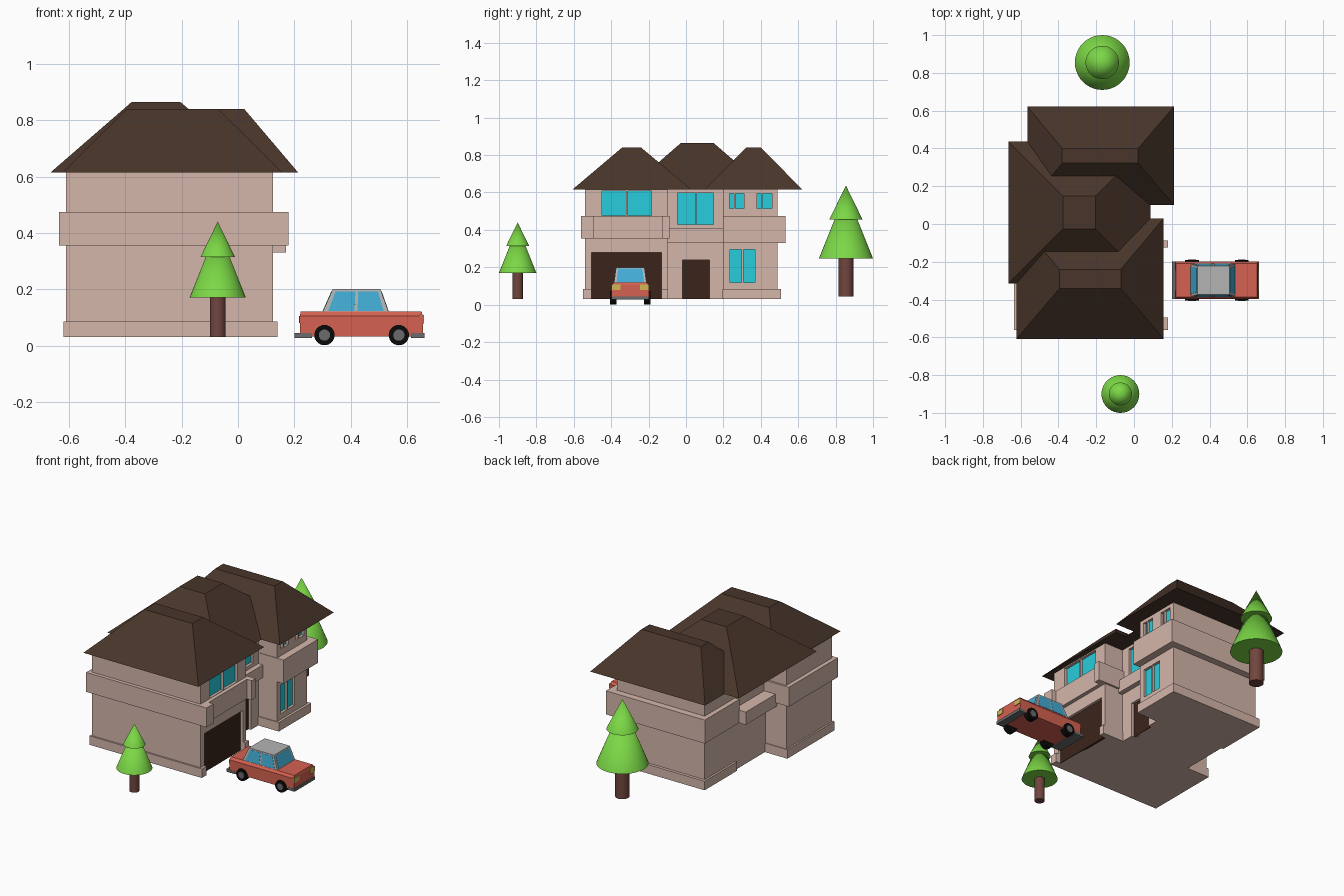
import bpy, bmesh, math
from mathutils import Vector

if "Cube" in bpy.data.objects:
    bpy.data.objects.remove(bpy.data.objects["Cube"])

def material(name, rgb):
    m = bpy.data.materials.new(name)
    m.diffuse_color = tuple(c ** 2.2 for c in rgb) + (1,)
    m.use_nodes = True
    m.node_tree.nodes["Principled BSDF"].inputs["Base Color"].default_value = m.diffuse_color
    return m

WALL = material("plaster", (0.83, 0.71, 0.66))
ROOF = material("roof", (0.29, 0.22, 0.18))
DOOR = material("door", (0.24, 0.16, 0.13))
GLASS = material("glass", (0.17, 0.80, 0.86))
BARK = material("bark", (0.44, 0.28, 0.25))
LEAF = material("leaf", (0.48, 0.84, 0.28))
RED = material("car_paint", (0.83, 0.38, 0.32))
SILVER = material("car_roof", (0.70, 0.70, 0.70))
CARGLASS = material("car_glass", (0.27, 0.67, 0.83))
TYRE = material("tyre", (0.07, 0.07, 0.07))
STEEL = material("steel", (0.42, 0.42, 0.43))
LAMP = material("lamp", (0.82, 0.72, 0.35))
TAIL = material("tail_lamp", (0.65, 0.15, 0.12))

def finish(name, bm, mat):
    bmesh.ops.recalc_face_normals(bm, faces=bm.faces)
    me = bpy.data.meshes.new(name)
    bm.to_mesh(me)
    bm.free()
    ob = bpy.data.objects.new(name, me)
    bpy.context.collection.objects.link(ob)
    if mat:
        me.materials.append(mat)
    return ob

def add_frustum(bm, low, high, z0, z1):
    # low / high are (x0, x1, y0, y1) rectangles
    rings = []
    for (x0, x1, y0, y1), z in ((low, z0), (high, z1)):
        rings.append([bm.verts.new(p) for p in
                      ((x0, y0, z), (x1, y0, z), (x1, y1, z), (x0, y1, z))])
    a, b = rings
    bm.faces.new(a[::-1])
    bm.faces.new(b)
    for i in range(4):
        j = (i + 1) % 4
        bm.faces.new((a[i], a[j], b[j], b[i]))

def frustum(name, low, high, z0, z1, mat):
    bm = bmesh.new()
    add_frustum(bm, low, high, z0, z1)
    return finish(name, bm, mat)

def box(name, x0, x1, y0, y1, z0, z1, mat):
    return frustum(name, (x0, x1, y0, y1), (x0, x1, y0, y1), z0, z1, mat)

def prism(name, outline, z0, z1, mat):
    bm = bmesh.new()
    f = bm.faces.new([bm.verts.new((x, y, z0)) for x, y in outline])
    r = bmesh.ops.extrude_face_region(bm, geom=[f])
    bmesh.ops.translate(bm, vec=(0, 0, z1 - z0),
                        verts=[v for v in r["geom"] if isinstance(v, bmesh.types.BMVert)])
    return finish(name, bm, mat)

def openings(wall, face_x, rects):
    # cut shallow recesses in an east wall and set a panel in each
    depth = 0.02
    bm = bmesh.new()
    for y0, y1, z0, z1, mat in rects:
        low = z0 - 0.03 if z0 < 0.04 else z0
        r = (face_x - depth, face_x + 0.05, y0, y1)
        add_frustum(bm, r, r, low, z1)
    cutter = finish("cutter", bm, None)
    cutter.hide_render = True
    mod = wall.modifiers.new("cut", 'BOOLEAN')
    mod.operation, mod.object, mod.solver = 'DIFFERENCE', cutter, 'EXACT'
    bpy.context.view_layer.objects.active = wall
    bpy.ops.object.modifier_apply(modifier=mod.name)
    bpy.data.objects.remove(cutter)
    for i, (y0, y1, z0, z1, mat) in enumerate(rects):
        box(f"{wall.name}_{mat.name}_{i}", face_x - depth - 0.01, face_x - depth + 0.004,
            y0, y1, z0, z1, mat)

# House walls
G, TOP = 0.03, 0.617
south = box("garage_wing", -0.61, 0.125, -0.54, -0.10, G, TOP, WALL)
middle = box("entrance_wing", -0.468, 0.0, -0.12, 0.22, G, TOP, WALL)
north = box("north_wing", -0.47, 0.125, 0.20, 0.49, G, TOP, WALL)

# Doors and windows, all on the east side
openings(south, 0.125, [(-0.505, -0.13, G, 0.28, DOOR),
                        (-0.45, -0.32, 0.476, 0.608, GLASS),
                        (-0.313, -0.185, 0.476, 0.608, GLASS)])
openings(middle, 0.0, [(-0.02, 0.125, G, 0.24, DOOR),
                       (-0.045, 0.05, 0.43, 0.597, GLASS),
                       (0.057, 0.147, 0.43, 0.597, GLASS)])
openings(north, 0.125, [(0.235, 0.298, 0.12, 0.295, GLASS),
                        (0.307, 0.37, 0.12, 0.295, GLASS),
                        (0.232, 0.257, 0.515, 0.595, GLASS),
                        (0.265, 0.31, 0.515, 0.595, GLASS),
                        (0.38, 0.402, 0.515, 0.595, GLASS),
                        (0.41, 0.46, 0.515, 0.595, GLASS)])

# Plinths; the garage one leaves a gap for the door
prism("garage_plinth", [(-0.62, -0.55), (0.14, -0.55), (0.14, -0.505), (0.08, -0.505),
                        (0.08, -0.13), (0.14, -0.13), (0.14, -0.095), (-0.62, -0.095)],
      G, 0.085, WALL)
box("north_plinth", -0.482, 0.14, 0.195, 0.508, G, 0.085, WALL)

# Storey bands; the garage one is set back over the door
prism("garage_band", [(-0.635, -0.562), (0.18, -0.562), (0.18, -0.495), (0.148, -0.495),
                      (0.148, -0.125), (0.18, -0.125), (0.18, -0.088), (-0.635, -0.088)],
      0.355, 0.474, WALL)
box("entrance_band", -0.545, 0.03, -0.10, 0.20, 0.33, 0.408, WALL)
box("north_band", -0.50, 0.17, 0.197, 0.532, 0.33, 0.474, WALL)

# Three intersecting hipped roofs with flat tops
frustum("garage_roof", (-0.622, 0.157, -0.608, 0.03), (-0.395, -0.07, -0.342, -0.24),
        0.615, 0.84, ROOF)
frustum("entrance_roof", (-0.665, 0.087, -0.315, 0.437), (-0.377, -0.205, -0.027, 0.147),
        0.615, 0.865, ROOF)
frustum("north_roof", (-0.565, 0.213, 0.10, 0.623), (-0.38, 0.022, 0.322, 0.40),
        0.615, 0.84, ROOF)

def cone(name, loc, r1, r2, h, mat, seg=40, along_y=False):
    # loc is the base centre, or the middle when lying along y
    bm = bmesh.new()
    bmesh.ops.create_cone(bm, cap_ends=True, segments=seg, radius1=r1, radius2=r2, depth=h)
    ob = finish(name, bm, mat)
    if along_y:
        ob.rotation_euler.x = math.pi / 2
        ob.location = loc
    else:
        ob.location = (loc[0], loc[1], loc[2] + h / 2)
    bpy.ops.object.select_all(action='DESELECT')
    ob.select_set(True)
    bpy.context.view_layer.objects.active = ob
    bpy.ops.object.shade_smooth_by_angle()
    return ob

# Trees
for label, x, y, z, s in (("small", -0.072, -0.90, 0.03, 1.0), ("large", -0.168, 0.855, 0.043, 1.45)):
    cone(label + "_tree_trunk", (x, y, z), 0.028 * s, 0.028 * s, 0.16 * s, BARK)
    cone(label + "_tree_lower", (x, y, z + 0.14 * s), 0.10 * s, 0, 0.25 * s, LEAF)
    cone(label + "_tree_upper", (x, y, z + 0.285 * s), 0.061 * s, 0, 0.125 * s, LEAF)

# Car body, cabin and bumpers
CY = -0.298
def span(w):
    return CY - w, CY + w

box("car_body", 0.22, 0.656, *span(0.099), 0.033, 0.105, RED)
frustum("car_bonnet", (0.22, 0.656, *span(0.099)), (0.222, 0.652, *span(0.088)), 0.105, 0.12, RED)
low, high = (0.30, 0.535, *span(0.087)), (0.336, 0.506, *span(0.076))
frustum("car_cabin", low, high, 0.118, 0.20, SILVER)
for end, x0, x1 in (("rear", 0.2, 0.262), ("front", 0.615, 0.662)):
    box(end + "_bumper", x0, x1, *span(0.10), 0.027, 0.044, STEEL)

def pane(name, a, b, c, d, u0, u1, v0, v1):
    # glass lying just outside the slanted face a-b-c-d
    a, b, c, d = map(Vector, (a, b, c, d))
    n = (b - a).cross(d - a).normalized()
    bm = bmesh.new()
    pts = [a.lerp(b, u).lerp(d.lerp(c, u), v) for u, v in ((u0, v0), (u1, v0), (u1, v1), (u0, v1))]
    bottom = [bm.verts.new(p - n * 0.002) for p in pts]
    upper = [bm.verts.new(p + n * 0.0015) for p in pts]
    bm.faces.new(bottom[::-1])
    bm.faces.new(upper)
    for i in range(4):
        j = (i + 1) % 4
        bm.faces.new((bottom[i], bottom[j], upper[j], upper[i]))
    finish(name, bm, CARGLASS)

# Car windows
def corners(r, z):
    return [(r[0], r[2], z), (r[1], r[2], z), (r[1], r[3], z), (r[0], r[3], z)]

B, T = corners(low, 0.118), corners(high, 0.20)
for i, side in enumerate(("right", "front", "left", "rear")):
    j = (i + 1) % 4
    spans = ((0.08, 0.48), (0.53, 0.93)) if i % 2 == 0 else ((0.08, 0.92),)
    for k, (u0, u1) in enumerate(spans):
        pane(f"car_{side}_window_{k}", B[i], B[j], T[j], T[i], u0, u1, 0.05, 0.9)

# Wheels and lamps
for s in (-1, 1):
    for x in (0.307, 0.571):
        cone("tyre", (x, CY + s * 0.09, 0.037), 0.036, 0.036, 0.034, TYRE, 28, True)
        cone("hub", (x, CY + s * 0.0935, 0.037), 0.02, 0.02, 0.032, STEEL, 20, True)
    y = CY + s * 0.075
    box("headlamp", 0.645, 0.660, y - 0.024, y + 0.024, 0.078, 0.108, LAMP)
    box("tail_lamp", 0.217, 0.23, y - 0.022, y + 0.022, 0.08, 0.105, TAIL)
